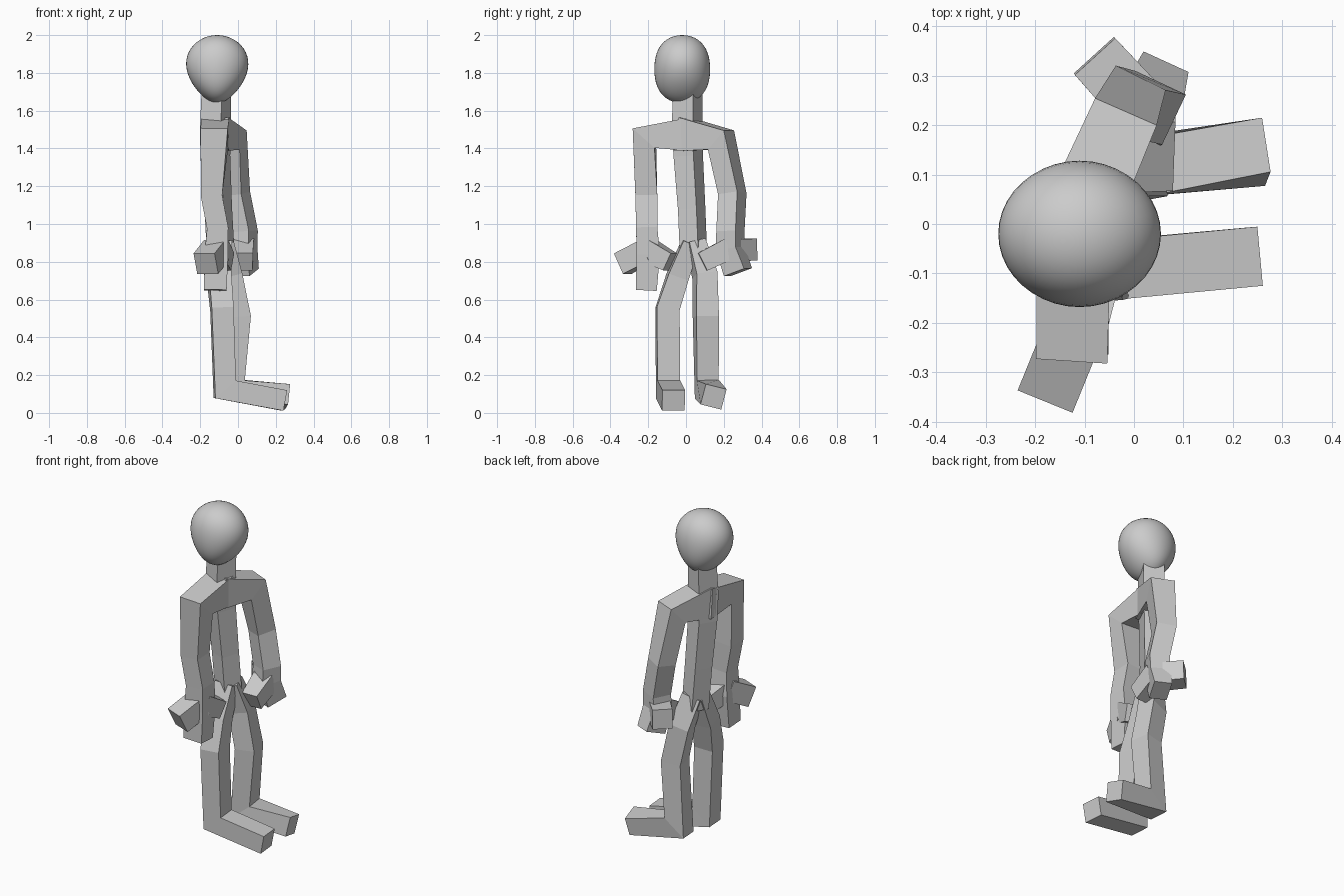
import bpy, bmesh
from mathutils import Vector


def add_object(name, bm):
    bmesh.ops.recalc_face_normals(bm, faces=bm.faces[:])
    me = bpy.data.meshes.new(name)
    bm.to_mesh(me)
    bm.free()
    ob = bpy.data.objects.new(name, me)
    bpy.context.collection.objects.link(ob)
    return ob


def limb(name, ref, stations):
    """Square tube with mitred bends; stations are (x, y, z, half_u, half_v), ref sets the roll."""
    ref = Vector(ref)
    pts = [Vector(s[:3]) for s in stations]
    dirs = [(b - a).normalized() for a, b in zip(pts, pts[1:])]
    bm = bmesh.new()
    rings = []
    for i, s in enumerate(stations):
        d = dirs[max(i - 1, 0)]
        m = (d + dirs[min(i, len(dirs) - 1)]).normalized()
        u = (ref - d * ref.dot(d)).normalized()
        v = d.cross(u)
        ring = []
        for a, b in ((1, 1), (-1, 1), (-1, -1), (1, -1)):
            w = u * a * s[3] + v * b * s[4]
            ring.append(bm.verts.new(pts[i] + w - d * (w.dot(m) / d.dot(m))))
        rings.append(ring)
    for r, q in zip(rings, rings[1:]):
        for k in range(4):
            n = (k + 1) % 4
            bm.faces.new((r[k], r[n], q[n], q[k]))
    bm.faces.new(rings[0])
    bm.faces.new(rings[-1])
    return add_object(name, bm)


# Head: rounded egg, narrowing to the chin
bm = bmesh.new()
bmesh.ops.create_uvsphere(bm, u_segments=40, v_segments=24, radius=1)
for v in bm.verts:
    x, y, s = v.co
    v.co = (-0.11 + 0.162 * x * (1 + 0.2 * s - 0.1 * s * s),
            -0.02 + 0.148 * y * (1 + 0.15 * s * s),
            1.82 + 0.18 * s)
head = add_object("head", bm)
for p in head.data.polygons:
    p.use_smooth = True

# Neck and torso, turned slightly towards the front
turned = (0.9, -0.42, 0)
limb("neck", turned, [(-0.12, 0.005, 1.48, .062, .062), (-0.115, 0.01, 1.72, .058, .058)])
limb("torso", turned, [(-0.12, 0.005, 1.52, .062, .06), (-0.12, 0.012, 1.36, .06, .058),
                       (-0.105, 0.03, 1.08, .056, .054), (-0.09, 0.04, 0.83, .055, .054)])

# Arms: shoulder beam, upper arm, forearm, palm and fingers
limb("right_arm", (1, 0, 0), [
    (-0.12, 0.03, 1.475, .075, .09), (-0.125, -0.22, 1.455, .072, .056),
    (-0.14, -0.21, 1.15, .056, .058), (-0.108, -0.208, 0.98, .056, .056),
    (-0.115, -0.20, 0.84, .062, .062), (-0.12, -0.21, 0.65, .06, .055)])
limb("left_arm", turned, [
    (-0.125, -0.02, 1.475, .075, .09), (-0.035, 0.185, 1.445, .068, .056),
    (-0.01, 0.245, 1.16, .056, .056), (0.03, 0.235, 0.96, .056, .056),
    (0.025, 0.235, 0.87, .058, .058), (0.04, 0.275, 0.745, .05, .062)])

# Short digits branching from each palm
digits = {
    "right_outer_digit": [(-0.115, -0.20, 0.86, .06, .06), (-0.17, -0.335, 0.79, .06, .06)],
    "right_thumb": [(-0.115, -0.20, 0.86, .06, .06), (-0.07, -0.085, 0.80, .05, .045)],
    "left_outer_digit": [(0.02, 0.23, 0.86, .058, .058), (-0.08, 0.34, 0.865, .058, .055)],
    "left_thumb": [(0.025, 0.23, 0.87, .058, .058), (0.03, 0.088, 0.80, .052, .048)],
}
for name, stations in digits.items():
    limb(name, (0, 0, 1), stations)

# Legs with feet pointing along +x
limb("right_leg", (-0.08, 1, 0), [
    (-0.09, 0.025, 0.90, .045, .055), (-0.10, -0.045, 0.72, .055, .06),
    (-0.085, -0.098, 0.55, .06, .058), (-0.07, -0.095, 0.125, .06, .056),
    (0.245, -0.066, 0.066, .06, .055)])
limb("left_leg", (-0.13, 1, -0.25), [
    (-0.085, 0.05, 0.90, .045, .055), (-0.045, 0.10, 0.73, .056, .058),
    (0.0, 0.105, 0.51, .06, .058), (-0.03, 0.11, 0.125, .058, .056),
    (0.262, 0.146, 0.085, .057, .056)])
